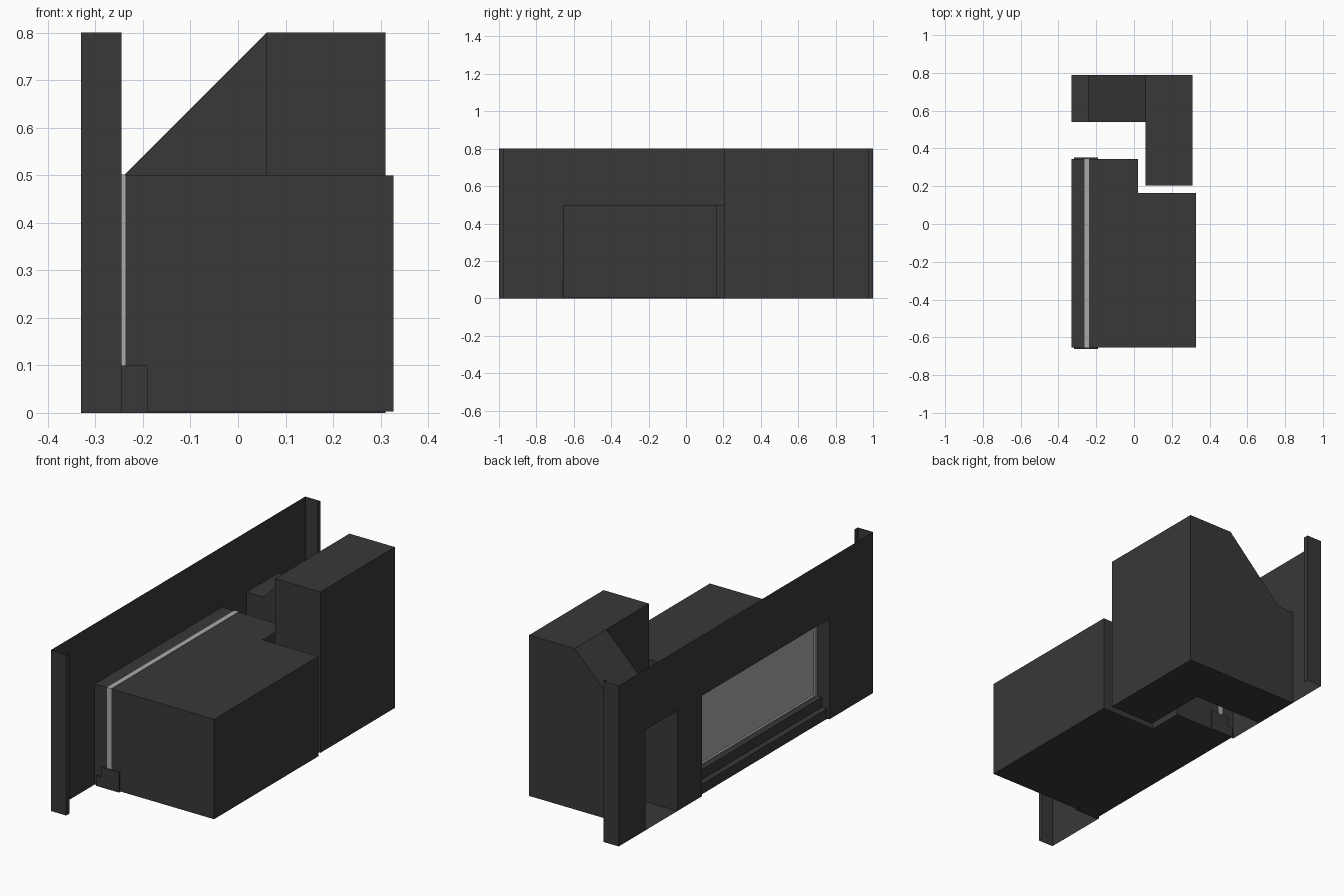
import bpy, bmesh
from mathutils import Vector

if "Cube" in bpy.data.objects:
    bpy.data.objects.remove(bpy.data.objects["Cube"])


def material(name, value):
    m = bpy.data.materials.new(name)
    m.diffuse_color = (value, value, value, 1)
    m.use_nodes = True
    m.node_tree.nodes["Principled BSDF"].inputs["Base Color"].default_value = m.diffuse_color
    return m


DARK = material("dark_metal", 0.04)
LIGHT = material("pale_pane", 0.4)


def place(axis, a, b, t):
    """Profile point (a, b) at position t along the extrusion axis."""
    return {"x": (t, a, b), "y": (a, t, b), "z": (a, b, t)}[axis]


def extrude(name, profile, axis, lo, hi, closed=True, skip=(), mat=DARK):
    """Closed prism or open sheet; skip lists side faces left open."""
    bm = bmesh.new()
    low = [bm.verts.new(place(axis, a, b, lo)) for a, b in profile]
    high = [bm.verts.new(place(axis, a, b, hi)) for a, b in profile]
    n = len(profile)
    for i in range(n if closed else n - 1):
        if i not in skip:
            j = (i + 1) % n
            bm.faces.new((low[i], low[j], high[j], high[i]))
    if closed:
        bm.faces.new(low)
        bm.faces.new(high)
    bmesh.ops.recalc_face_normals(bm, faces=bm.faces)
    return finish(name, bm, mat)


def finish(name, bm, mat):
    me = bpy.data.meshes.new(name)
    bm.to_mesh(me)
    bm.free()
    me.materials.append(mat)
    ob = bpy.data.objects.new(name, me)
    bpy.context.collection.objects.link(ob)
    return ob


FRONT, LIP = -0.33, -0.245
Y0, Y1 = -0.655, 0.345          # fire opening
D0, D1 = 0.54, 0.79             # side duct opening
TOP, OPEN = 0.8, 0.5

# sheet facade with two openings reaching the floor
bm = bmesh.new()
outline = [(-1, 0), (Y0, 0), (Y0, OPEN), (Y1, OPEN), (Y1, 0), (D0, 0),
           (D0, OPEN), (D1, OPEN), (D1, 0), (1, 0), (1, TOP), (-1, TOP)]
face = bm.faces.new([bm.verts.new((FRONT, y, z)) for y, z in outline])
face.normal_update()
if face.normal.x > 0:
    face.normal_flip()
finish("facade_sheet", bm, DARK)

# folded returns with lips at both ends of the facade
for side, label in ((-1, "left"), (1, "right")):
    extrude("facade_return_" + label,
            [(FRONT, side), (LIP, side), (LIP, side * 0.975)],
            "z", 0, TOP, closed=False)

# firebox body with a notched rear corner
extrude("firebox_body",
        [(-0.238, Y0), (0.327, Y0), (0.327, 0.165), (0.02, 0.165),
         (0.02, Y1), (-0.238, Y1)], "z", 0.003, OPEN)

# hood lining the opening in front of the glass
extrude("firebox_hood", [(Y0, 0), (Y0, OPEN), (Y1, OPEN), (Y1, 0)],
        "x", FRONT, -0.26, closed=False)

# pale pane, slightly proud of the body, with a recessed centre
pane = extrude("glass_pane",
               [(Y0 - 0.002, 0.09), (Y1 + 0.002, 0.09),
                (Y1 + 0.002, OPEN + 0.002), (Y0 - 0.002, OPEN + 0.002)],
               "x", -0.261, -0.237, mat=LIGHT)
bm = bmesh.new()
bm.from_mesh(pane.data)
front = min(bm.faces, key=lambda f: f.calc_center_median().x)
bmesh.ops.inset_region(bm, faces=[front], thickness=0.022)
inner = bmesh.ops.inset_region(bm, faces=[front], thickness=0.004)
bmesh.ops.translate(bm, verts=front.verts, vec=Vector((0.006, 0, 0)))
bm.to_mesh(pane.data)
bm.free()

# stepped tray under the glass, projecting at both ends
extrude("base_tray",
        [(-0.318, 0), (-0.19, 0), (-0.19, 0.1), (-0.29, 0.1),
         (-0.29, 0.05), (-0.318, 0.05)], "y", Y0 - 0.008, Y1 + 0.008)

# hollow side duct with sloping roof, open to the facade and to the tower
extrude("side_duct",
        [(FRONT, 0), (0.06, 0), (0.06, TOP), (-0.24, OPEN), (FRONT, OPEN)],
        "y", D0, D1, skip=(1, 4))

# rear tower, open where the duct joins it
extrude("rear_tower",
        [(0.06, 0.205), (0.31, 0.205), (0.31, D1), (0.06, D1), (0.06, D0)],
        "z", 0, TOP, skip=(3,))
